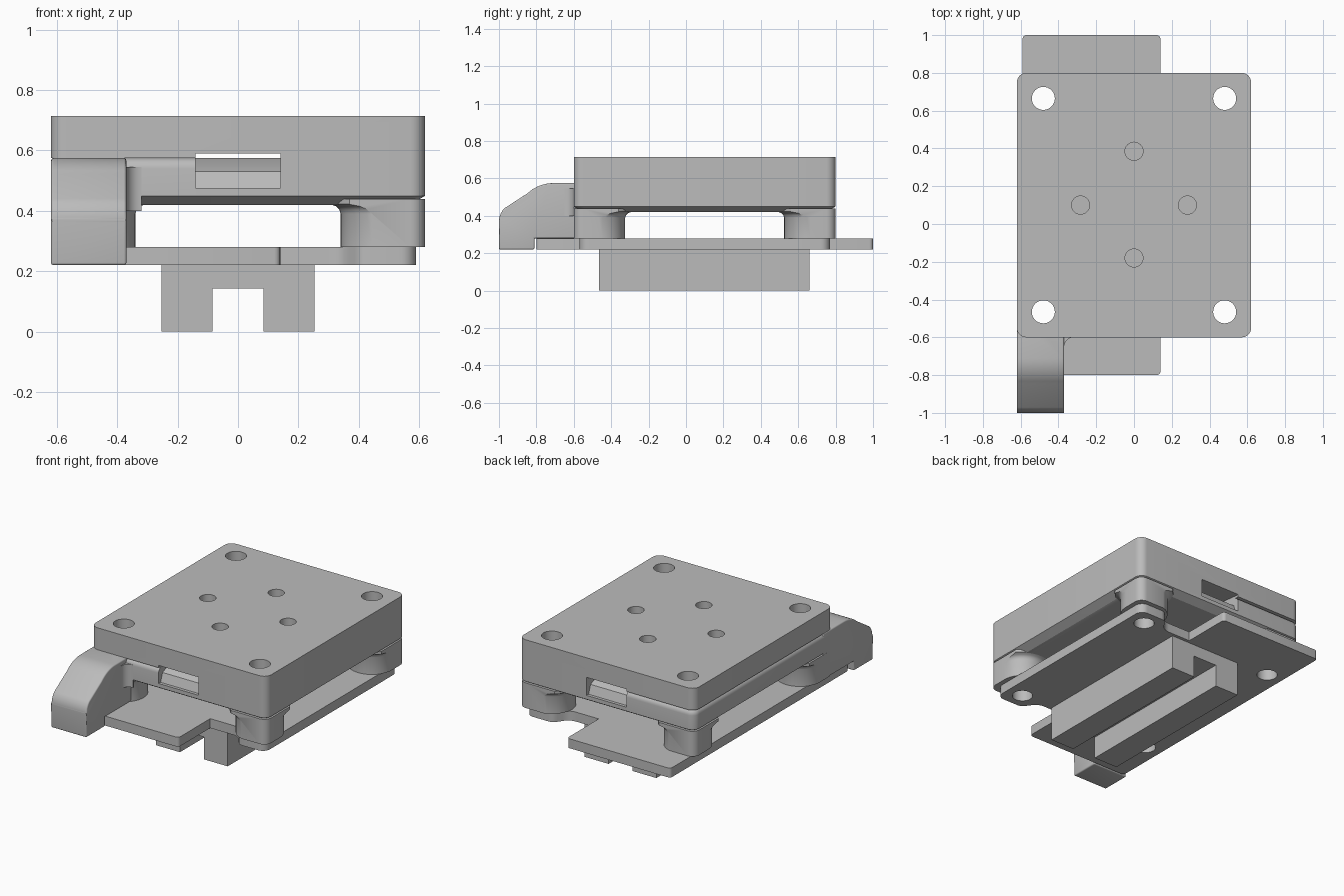
import bpy, bmesh, math
from mathutils import Vector

cube = bpy.data.objects.get("Cube")
if cube:
    bpy.data.objects.remove(cube, do_unlink=True)

grey = bpy.data.materials.new("plain grey")
grey.use_nodes = True
GREY = (0.5, 0.5, 0.5, 1)
grey.diffuse_color = GREY
grey.node_tree.nodes["Principled BSDF"].inputs["Base Color"].default_value = GREY

CX, CY = 0.62, 0.1                      # block half width, block centre in y
Y0, Y1 = -0.6, 0.8
TOP, ROOF, SPLIT, FOOT, BASE = 0.715, 0.42, 0.575, 0.28, 0.22
BOLTS = [(x, y) for x in (-0.48, 0.48) for y in (-0.465, 0.665)]


def loft(name, rings):
    """Solid through a stack of closed rings of 3D points."""
    bm = bmesh.new()
    loops = [[bm.verts.new(p) for p in r] for r in rings]
    for a, b in zip(loops, loops[1:]):
        n = len(a)
        for i in range(n):
            bm.faces.new((a[i], a[(i + 1) % n], b[(i + 1) % n], b[i]))
    bm.faces.new(loops[0])
    bm.faces.new(loops[-1])
    bmesh.ops.recalc_face_normals(bm, faces=bm.faces)
    me = bpy.data.meshes.new(name)
    bm.to_mesh(me)
    bm.free()
    me.materials.append(grey)
    ob = bpy.data.objects.new(name, me)
    bpy.context.collection.objects.link(ob)
    return ob


def prism(name, pts, z0, z1):
    return loft(name, [[(x, y, z) for x, y in pts] for z in (z0, z1)])


def side_prism(name, pts, x0, x1):
    return loft(name, [[(x, y, z) for y, z in pts] for x in (x0, x1)])


def arc(cx, cy, r, a0, a1, n=8):
    return [(cx + r * math.cos(math.radians(a0 + (a1 - a0) * i / n)),
             cy + r * math.sin(math.radians(a0 + (a1 - a0) * i / n))) for i in range(n + 1)]


def rounded(x0, x1, y0, y1, r):
    return (arc(x1 - r, y1 - r, r, 0, 90) + arc(x0 + r, y1 - r, r, 90, 180)
            + arc(x0 + r, y0 + r, r, 180, 270) + arc(x1 - r, y0 + r, r, 270, 360))


def box(name, x0, x1, y0, y1, z0, z1):
    return prism(name, [(x0, y0), (x1, y0), (x1, y1), (x0, y1)], z0, z1)


def circle(x, y, r, n=32):
    return arc(x, y, r, 0, 360 * (n - 1) / n, n - 1)


def apply(ob, mod):
    bpy.context.view_layer.objects.active = ob
    bpy.ops.object.modifier_apply(modifier=mod.name)


def boolean(ob, tools, op='DIFFERENCE'):
    for t in tools:
        m = ob.modifiers.new("cut", 'BOOLEAN')
        m.operation, m.object, m.solver = op, t, 'EXACT'
        apply(ob, m)


def block_ring(x0, x1, inset, z):
    r = max(0.05 - inset, 0.012)
    return [(x, y, z) for x, y in rounded(x0 + inset, x1 - inset, Y0 + inset, Y1 - inset, r)]


# Cutters, removed at the end
bolt_holes = [prism("bolt_cutter", circle(x, y, 0.061), 0.1, 0.9) for x, y in BOLTS]
screw_holes = [prism("screw_cutter", circle(x, y, 0.048), 0.57, 0.9)
               for x, y in ((0, 0.385), (0, -0.18), (-0.283, CY), (0.283, CY))]
floor_half = [(-0.72, 0.475), (-0.58, 0.475), (-0.56, 0.53), (-0.46, SPLIT)]
floor = floor_half + [(2 * CY - y, z) for y, z in reversed(floor_half)]
ceiling = [(0.92, 0.59), (0.78, 0.59), (0.5, 0.62), (-0.3, 0.62), (-0.58, 0.59), (-0.72, 0.59)]
strap_slot = side_prism("strap_cutter", floor + ceiling, -0.141, 0.141)
wing_space = box("wing_cutter", -0.9, -0.14, -0.9, 1.1, 0.1, SPLIT)
wing_end = box("wing_end_cutter", -0.14, 0.6, -0.9, 1.1, 0.1, 0.9)
envelope = prism("envelope", rounded(-CX, CX, Y0, Y1, 0.05), 0.2, TOP)
cutters = bolt_holes + screw_holes + [strap_slot, wing_space, wing_end, envelope]

# Upper housing with chamfered underside
housing = loft("housing", [block_ring(-CX, CX, i, z) for i, z in
                           ((0.05, ROOF), (0, 0.45), (0, TOP))])
boolean(housing, [wing_space, strap_slot] + bolt_holes + screw_holes)

# Side wing below the step, with a rounded top edge
wing_rings = [(0.05, ROOF), (0, 0.45)]
wing_rings += [(0.035 - 0.035 * math.cos(t), SPLIT - 0.035 + 0.035 * math.sin(t))
               for t in [math.pi / 2 * i / 6 for i in range(7)]]
wing = loft("side_wing", [block_ring(-CX, 0.2, i, z) for i, z in wing_rings])
boolean(wing, [wing_end] + bolt_holes)

# Corner legs: round on the inside, square to the block, flared into the roof
legs = []
for x, y in BOLTS:
    sx, sy = (1 if x > 0 else -1), (1 if y > CY else -1)
    rings = []
    for r, z in ((0.14, FOOT), (0.14, 0.39), (0.145, 0.405), (0.155, 0.415), (0.175, 0.422), (0.175, 0.44)):
        quarter = arc(0, 0, r, 90, 270, 24)
        shape = [(0.2, -0.2), (0.2, r * 0.0)]
        shape = [(0.2, r)] + quarter + [(0, -0.2), (0.2, -0.2)]
        # inner half circle, closed out past the block corner
        half = arc(0, 0, r, 45, 225, 32)
        out = [(-0.2, r), (-0.2, -0.2), (r, -0.2)]
        pts = arc(0, 0, r, 0, 90, 16) + [(-0.2, r), (-0.2, -0.2), (r, -0.2)]
        rings.append([(x - sx * px, y - sy * py, z) for px, py in pts])
    legs.append(loft("corner_leg", rings))
    # trim the inner sides so each one is a round post along the faces
    post = loft("post_cutter", [[(x + px, y + py, z) for px, py in circle(0, 0, r, 48)]
                                for r, z in ((0.14, 0.2), (0.14, 0.39), (0.145, 0.405),
                                             (0.155, 0.415), (0.175, 0.422), (0.175, 0.5))])
    corner = box("corner_cutter", *sorted((x, x + sx * 0.2)), *sorted((y, y + sy * 0.2)), 0.2, 0.5)
    boolean(post, [corner], 'UNION')
    boolean(legs[-1], [post, envelope], 'INTERSECT')
    boolean(legs[-1], bolt_holes)
    cutters += [post, corner]

# Lever at the front of the wing
profile = [(-1, BASE), (-1, 0.37)] + arc(-0.9, 0.37, 0.1, 180, 135, 5)
profile += arc(-0.71, 0.375, 0.2, 133, 90, 8) + [(-0.5, SPLIT), (-0.5, FOOT), (-0.81, FOOT), (-0.81, BASE)]
lever = side_prism("lever", profile, -0.619, -0.37)
bev = lever.modifiers.new("round", 'BEVEL')
bev.width, bev.segments, bev.limit_method, bev.angle_limit = 0.028, 4, 'ANGLE', math.radians(40)
apply(lever, bev)
boolean(lever, bolt_holes)
fillet = prism("lever_fillet", [(-0.38, -0.59), (-0.38, -0.65)]
               + arc(-0.32, -0.65, 0.05, 180, 90) + [(-0.32, -0.59)], 0.4, 0.545)

# Base plate with tongues at both ends and a notch beside each right-hand lobe
back = [(0.59, CY), *arc(0.54, 0.72, 0.05, 0, 90), (0.43, 0.77), *arc(0.43, 0.72, 0.05, 90, 150, 4),
        *arc(0.3, 0.76, 0.08, 330, 270, 5), (0.14, 0.68), *arc(0.12, 0.98, 0.02, 0, 90, 4),
        *arc(-0.57, 0.98, 0.02, 90, 180, 4)]
front = [(x, 2 * CY - y) for x, y in reversed(back[1:])]
plate = prism("base_plate", back + front, BASE, FOOT)
boolean(plate, bolt_holes)

# Grooved rail underneath
w, g, h = 0.253, 0.084, 0.143
section = [(-w, 0), (-g, 0), (-g, h), (g, h), (g, 0), (w, 0), (w, BASE), (-w, BASE)]
rail = loft("rail", [[(x, y, z) for x, z in section] for y in (-0.465, 0.66)])

for c in cutters:
    bpy.data.objects.remove(c, do_unlink=True)

# Smooth the round parts, keep the corners sharp
bpy.ops.object.select_all(action='DESELECT')
for ob in [housing, wing, lever, fillet, plate, rail] + legs:
    ob.select_set(True)
bpy.context.view_layer.objects.active = housing
bpy.ops.object.shade_smooth_by_angle(angle=math.radians(30))
